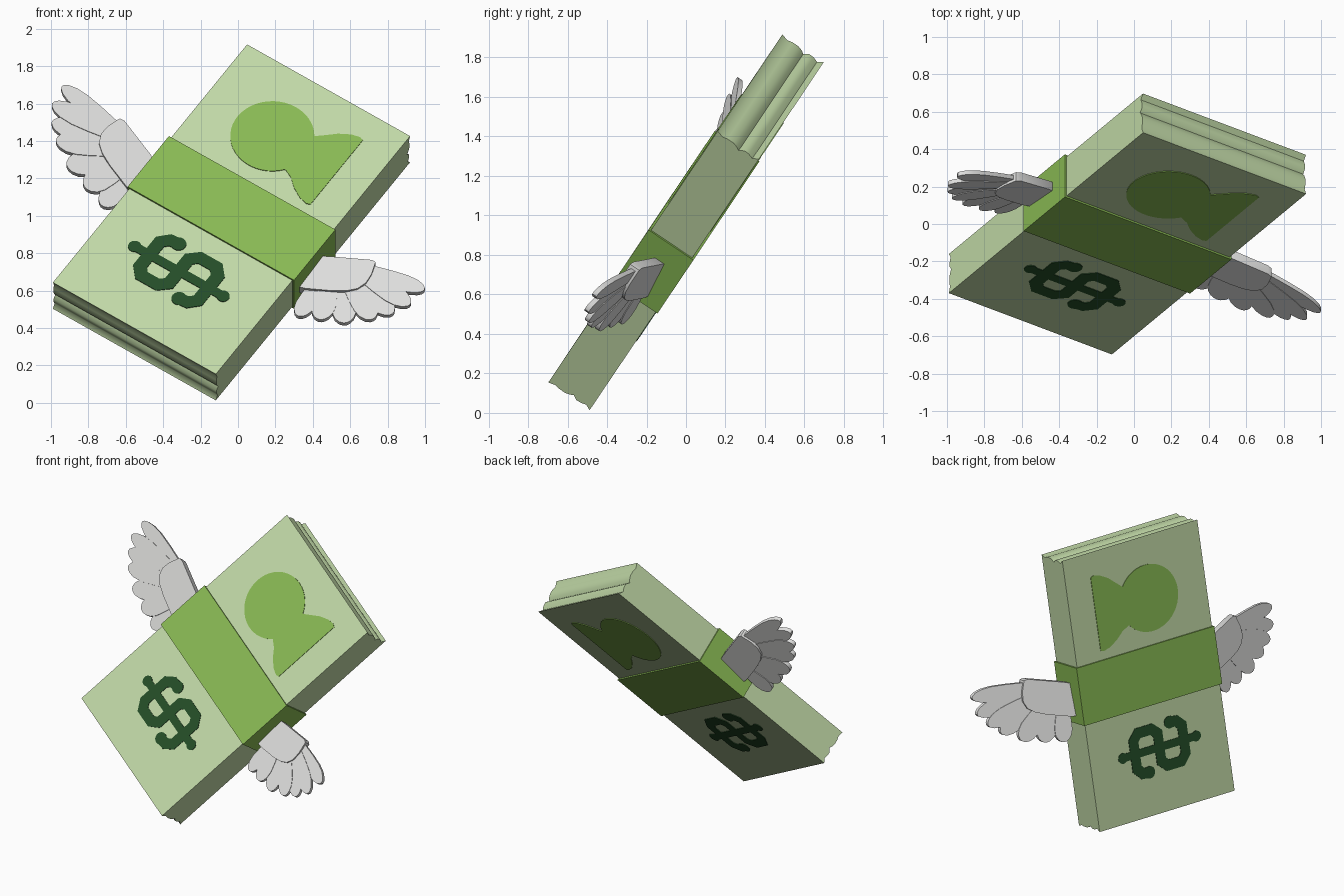
import bpy, bmesh
from math import sin, cos, pi, radians
from mathutils import Matrix, Vector

if "Cube" in bpy.data.objects:
    bpy.data.objects.remove(bpy.data.objects["Cube"])


def material(name, rgb):
    m = bpy.data.materials.new(name)
    m.use_nodes = True
    m.diffuse_color = (*rgb, 1)
    m.node_tree.nodes["Principled BSDF"].inputs["Base Color"].default_value = (*rgb, 1)
    return m


PAPER = material("pale green paper", (0.54, 0.70, 0.39))
BAND = material("leaf green", (0.25, 0.49, 0.088))
INK = material("dark green ink", (0.018, 0.076, 0.021))
WHITE = material("feather white", (0.74, 0.74, 0.73))

# Tilted frame: X across the notes, Y along them, Z out of the front face
across = Vector((0.827, -0.311, -0.465)).normalized()
out = Vector((0, -0.829, 0.559)).normalized()
out = (out - across * out.dot(across)).normalized()
along = out.cross(across)
FRAME = Matrix((across, along, out)).transposed().to_4x4()
FRAME.translation = (-0.035, 0, 0.965)

HALF_W, HALF_L, HALF_T = 0.526, 0.9265, 0.126


def flat(p, q, h):
    return p, q, h


def prisms(name, outlines, lo, hi, mat, place=flat, smooth=40):
    """Extrude 2D outlines from lo to hi into one object in the tilted frame."""
    bm = bmesh.new()
    for pts in outlines:
        low = [bm.verts.new(place(p, q, lo)) for p, q in pts]
        top = [bm.verts.new(place(p, q, hi)) for p, q in pts]
        bm.faces.new(low)
        bm.faces.new(top)
        for i in range(len(pts)):
            j = (i + 1) % len(pts)
            bm.faces.new((low[i], low[j], top[j], top[i]))
    bmesh.ops.recalc_face_normals(bm, faces=bm.faces)
    mesh = bpy.data.meshes.new(name)
    bm.to_mesh(mesh)
    bm.free()
    mesh.materials.append(mat)
    mesh.shade_smooth()
    mesh.set_sharp_from_angle(angle=radians(smooth))
    ob = bpy.data.objects.new(name, mesh)
    ob.matrix_world = FRAME
    bpy.context.collection.objects.link(ob)
    return ob


def disc(x, y, r, n=16):
    return [(x + r * cos(2 * pi * i / n), y + r * sin(2 * pi * i / n)) for i in range(n)]


def strip(path, half):
    """Quads following an open path, mitred at the corners."""
    path = [Vector(p) for p in path]
    sides = []
    for i, p in enumerate(path):
        a = (p - path[max(i - 1, 0)]).normalized()
        b = (path[min(i + 1, len(path) - 1)] - p).normalized()
        t = (a + b).normalized()
        n = Vector((-t.y, t.x))
        k = half / max(t.dot(b if b.length else a), 0.5)
        sides.append((p + n * k, p - n * k))
    return [[l0, r0, r1, l1] for (l0, r0), (l1, r1) in zip(sides, sides[1:])]


# Stack of notes: uneven end profile swept across the width
ragged = [(0, 0), (0.037, -0.013), (0.064, -0.006), (0.1, -0.006), (0.125, -0.015),
          (0.143, -0.028), (0.168, -0.008), (0.195, -0.01), (0.223, -0.021), (0.252, 0)]
far_end = [(HALF_L + s, HALF_T - t) for t, s in ragged]
near_end = [(-HALF_L - s * 0.8, HALF_T - t) for t, s in ragged]
prisms("note_stack", [far_end + near_end[::-1]], -HALF_W, HALF_W, PAPER,
       lambda p, q, h: (h, p, q), 50)

# Paper band
bw, bt = 0.537, 0.137
prisms("paper_band", [[(-bw, -bt), (bw, -bt), (bw, bt), (-bw, bt)]], -0.197, 0.197, BAND,
       lambda p, q, h: (p, h, q))

# Portrait silhouette: round head running into flared shoulders
cx, cy = -0.082, 0.511
head = [(cx + 0.225 * cos(radians(a)), cy + 0.225 * sin(radians(a)))
        for a in range(34, 327, 8)]
shoulder = [(0.15, 0.165), (0.2, 0.21), (0.26, 0.245), (0.31, 0.258), (0.333, 0.25)]
portrait = head + [(x, cy - w) for x, w in shoulder] + [(x, cy + w) for x, w in shoulder[::-1]]

# Currency sign: chamfered S curve with a bar through it
half_s = [(0.145, 0.1), (0.14, 0.15), (0.1, 0.19), (-0.09, 0.19),
          (-0.135, 0.15), (-0.135, 0.045), (-0.095, 0.0)]
s_path = half_s + [(-a, -b) for a, b in half_s[::-1]]
centre = Vector((-0.008, -0.49))


def sign_point(a, b):
    return centre.x - b, centre.y + a


s_path = [sign_point(a, b) for a, b in s_path]
bar = [sign_point(0, 0.285), sign_point(0, -0.285)]
sign = strip(s_path, 0.036) + strip(bar, 0.027)
sign += [disc(*p, 0.042) for p in (s_path[0], s_path[-1])]
sign += [disc(*p, 0.036) for p in bar]

for side, z in (("front", HALF_T), ("back", -HALF_T - 0.004)):
    prisms(side + "_portrait", [portrait], z, z + 0.004, BAND)
    prisms(side + "_currency_sign", sign, z, z + 0.004, INK)


def feather(base, tip, width):
    """Rounded blade from base to tip."""
    base, tip = Vector(base), Vector(tip)
    d = tip - base
    n = Vector((-d.y, d.x)).normalized() * width / 2
    shape = [(0, 0.6), (0.4, 0.9), (0.65, 1), (0.82, 0.88), (0.93, 0.6), (0.985, 0.28)]
    left = [base + d * t + n * w for t, w in shape]
    right = [base + d * t - n * w for t, w in shape]
    return left + [tip] + right[::-1]


# Wings: rounded covert panel over a fan of feathers, tilted towards the front
fan = [((0.78, 0.105), (1.17, 0.11), 0.1), ((0.78, 0.07), (1.155, -0.005), 0.11),
       ((0.77, 0.03), (1.1, -0.09), 0.115), ((0.75, 0.0), (1.025, -0.16), 0.12),
       ((0.71, -0.03), (0.905, -0.235), 0.13), ((0.66, -0.04), (0.765, -0.275), 0.13),
       ((0.6, -0.06), (0.64, -0.3), 0.115)]
covert = [(0.53, 0.075), (0.57, 0.09), (0.8, 0.16), (0.825, 0.155), (0.85, 0.08),
          (0.855, 0.02), (0.835, -0.03), (0.79, -0.065), (0.72, -0.095),
          (0.57, -0.14), (0.53, -0.145)]

for side, s in (("left", 1), ("right", -1)):
    def wing(p, q, h, s=s):
        return s * p, q, 0.28 * (p - 0.567) + 0.1 * q + h

    prisms(side + "_wing_covert", [covert], -0.025, 0.03, WHITE, wing)
    for i, f in enumerate(fan):
        lift = -0.012 + 0.004 * (i % 2)
        prisms(f"{side}_wing_feather_{i + 1}", [feather(*f)], lift, lift + 0.026, WHITE, wing)
